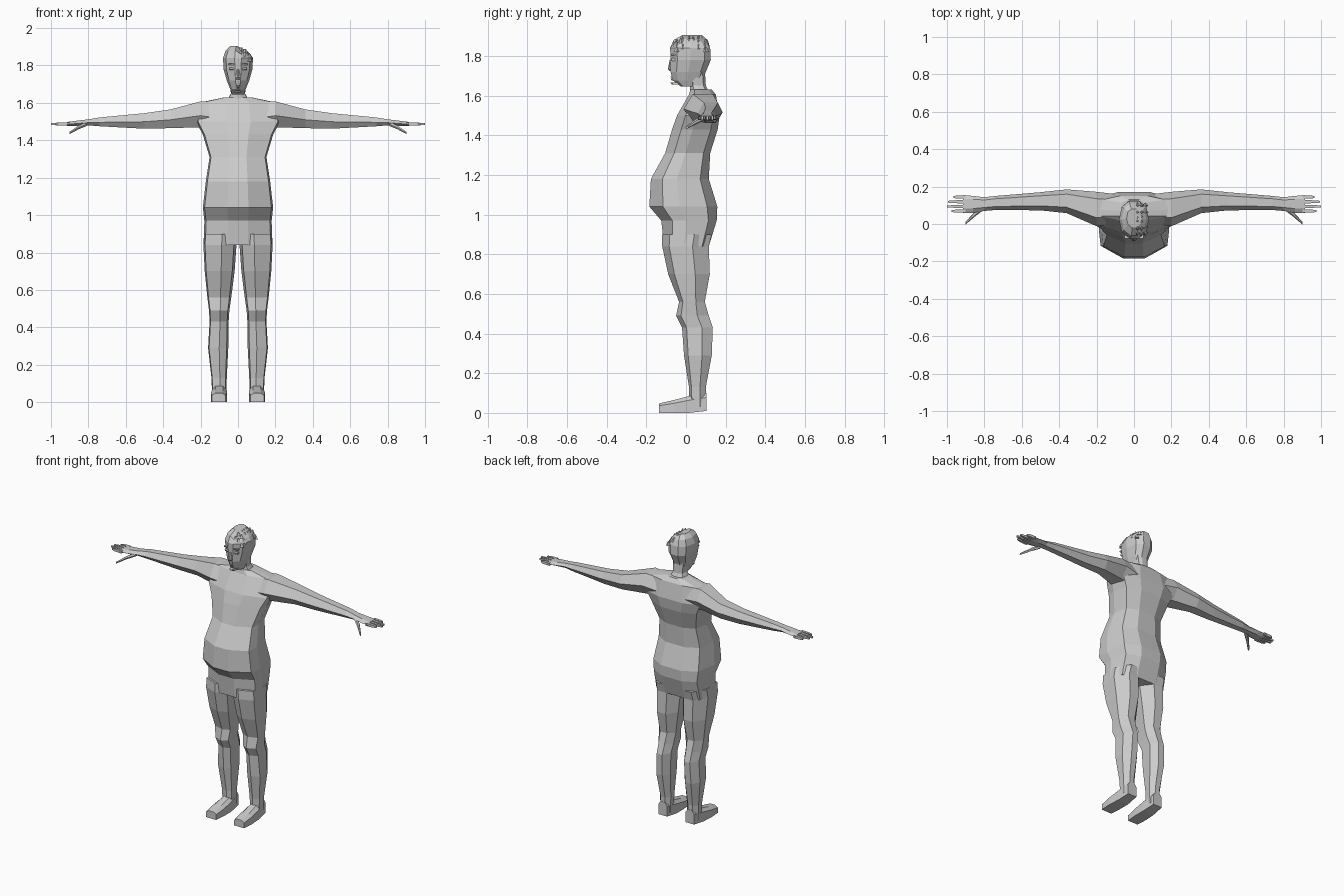
import bpy, bmesh, math, random
from mathutils import Vector

random.seed(4)
cube = bpy.data.objects.get("Cube")
if cube:
    bpy.data.objects.remove(cube, do_unlink=True)

grey = bpy.data.materials.new("plain grey")
grey.use_nodes = True
GREY = (0.6, 0.6, 0.6, 1)
grey.diffuse_color = GREY
grey.node_tree.nodes["Principled BSDF"].inputs["Base Color"].default_value = GREY


def finish(name, bm):
    bmesh.ops.recalc_face_normals(bm, faces=bm.faces)
    mesh = bpy.data.meshes.new(name)
    bm.to_mesh(mesh)
    bm.free()
    mesh.materials.append(grey)
    obj = bpy.data.objects.new(name, mesh)
    bpy.context.collection.objects.link(obj)
    return obj


def loft(name, rings):
    """Skin a closed tube through rings of equal point count."""
    bm = bmesh.new()
    loops = [[bm.verts.new(p) for p in ring] for ring in rings]
    n = len(loops[0])
    for a, b in zip(loops, loops[1:]):
        for i in range(n):
            j = (i + 1) % n
            bm.faces.new((a[i], a[j], b[j], b[i]))
    bm.faces.new(loops[0])
    bm.faces.new(loops[-1])
    return finish(name, bm)


def round_ring(z, w, front, back, half):
    """Symmetric horizontal ring from a half outline of fractions."""
    side = [(w * u, front + v * (back - front), z) for u, v in half]
    return side + [(-x, y, h) for x, y, h in reversed(side)]


def section(axis, pos, a0, a1, b0, b1, outline, s=1):
    """Outline fitted to a rectangle at pos along an axis, mirrored by s."""
    ring = []
    for u, v in outline:
        p = [a0 + u * (a1 - a0), b0 + v * (b1 - b0)]
        p.insert("xyz".index(axis), pos)
        ring.append((p[0] * s, p[1], p[2]))
    return ring


BODY = [(.3, 0), (.95, .2), (1, .45), (.88, .85), (.4, 1)]
SKULL = [(.22, 0), (.8, .17), (1, .5), (.82, .85), (.35, 1)]
ARM = [(0, .45), (.25, 1), (.8, 1), (1, .5), (.75, 0), (.25, 0)]
LEG = [(.45, 0), (.95, .15), (1, .65), (.7, 1), (.3, 1), (0, .7), (.08, .15)]
SHOE = [(0, 0), (1, 0), (1, .75), (.75, 1), (.25, 1), (0, .75)]
BOX = [(0, 0), (1, 0), (1, 1), (0, 1)]

# Hips, loose shirt and shoulders
torso = [(.84, .183, -.11, .115), (.97, .18, -.125, .155), (1.04, .188, -.185, .158),
         (1.18, .172, -.177, .115), (1.31, .152, -.105, .122), (1.43, .188, -.07, .16),
         (1.5, .225, -.045, .17), (1.605, .19, .015, .15), (1.63, .07, .022, .13)]
loft("torso", [round_ring(*r, BODY) for r in torso])

# Neck and head
neck = [(1.6, .065, .02, .125), (1.65, .038, .02, .1), (1.73, .045, .01, .095)]
loft("neck", [round_ring(*r, BODY) for r in neck])
skull = [(1.645, .03, -.025, .06), (1.675, .042, -.065, .085), (1.72, .06, -.078, .1),
         (1.78, .077, -.078, .125), (1.84, .08, -.08, .122), (1.88, .066, -.062, .11),
         (1.905, .04, -.02, .08)]
head = loft("head", [round_ring(*r, SKULL) for r in skull])
for v in head.data.vertices:
    if v.co.x > 0 and v.co.z > 1.87:
        v.co.z -= .018

# Face details
loft("nose", [round_ring(z, w, f, -.06, BODY) for z, w, f in
              [(1.725, .01, -.083), (1.735, .014, -.092), (1.78, .006, -.082)]])
for z, w, name in [(1.692, .017, "upper_lip"), (1.68, .014, "lower_lip"), (1.66, .02, "beard")]:
    loft(name, [round_ring(z - .005, w, -.07, -.03, BODY),
                round_ring(z + .005, w * .8, -.079, -.03, BODY)])
for s, side in ((1, "left"), (-1, "right")):
    loft(side + "_eye", [section("z", z, .022, .046, y, -.04, BOX, s)
                         for z, y in [(1.775, -.07), (1.782, -.075), (1.789, -.07)]])
    loft(side + "_brow", [section("z", z, .018, .05, y, -.04, BOX, s)
                          for z, y in [(1.802, -.074), (1.811, -.077)]])

# Tousled hair tufts on the left of the crown
bm = bmesh.new()
for i in range(6):
    for j in range(3):
        y = -.045 + i * .028 + random.uniform(-.006, .006)
        x = .018 + j * .021
        z = 1.884 - j * j * .009 - (.015 if i in (0, 5) else 0)
        ret = bmesh.ops.create_cone(bm, segments=4, radius1=.017, radius2=.004,
                                    depth=.026, cap_ends=True)
        bmesh.ops.translate(bm, verts=ret["verts"], vec=Vector((x, y, z)))
finish("hair_tufts", bm)

# Limbs: lists of position followed by the bounds of each section
arm = [(.1, .0, .16, 1.45, 1.6), (.2, -.012, .172, 1.47, 1.608), (.36, .058, .185, 1.465, 1.565),
       (.5, .073, .17, 1.462, 1.545), (.74, .075, .15, 1.475, 1.522), (.8, .07, .143, 1.48, 1.512),
       (.86, .06, .15, 1.477, 1.505), (.915, .058, .155, 1.476, 1.498)]
leg = [(.9, .005, .182, -.12, .13), (.84, .008, .185, -.12, .115), (.7, .018, .178, -.09, .12),
       (.56, .036, .164, -.035, .095), (.49, .046, .155, -.05, .115), (.43, .05, .152, -.02, .135),
       (.29, .052, .16, -.01, .13), (.13, .06, .142, .015, .1), (.03, .062, .138, .018, .1)]
foot = [(.103, .068, .132, .01, .1), (.015, .06, .14, 0, .085), (-.06, .06, .145, 0, .065),
        (-.135, .066, .14, 0, .048)]
thumb = [(.81, .07, .105, 1.476, 1.498), (.85, .04, .068, 1.46, 1.48), (.9, -.002, .012, 1.434, 1.446)]

for s, side in ((1, "left"), (-1, "right")):
    loft(side + "_arm", [section("x", r[0] * s, *r[1:], ARM) for r in arm])
    loft(side + "_thumb", [section("x", r[0] * s, *r[1:], ARM) for r in thumb])
    loft(side + "_leg", [section("z", *r, LEG, s) for r in leg])
    loft(side + "_foot", [section("y", *r, SHOE, s) for r in foot])
    # Four fingers side by side
    for k, tip in enumerate((.975, 1.0, .995, .965)):
        y = .06 + k * .025
        loft(f"{side}_finger_{k + 1}",
             [section("x", x * s, y + t, y + .018 - t, 1.478 + t, 1.496 - t, BOX)
              for x, t in ((.9, 0), (.95, .001), (tip, .004))])
